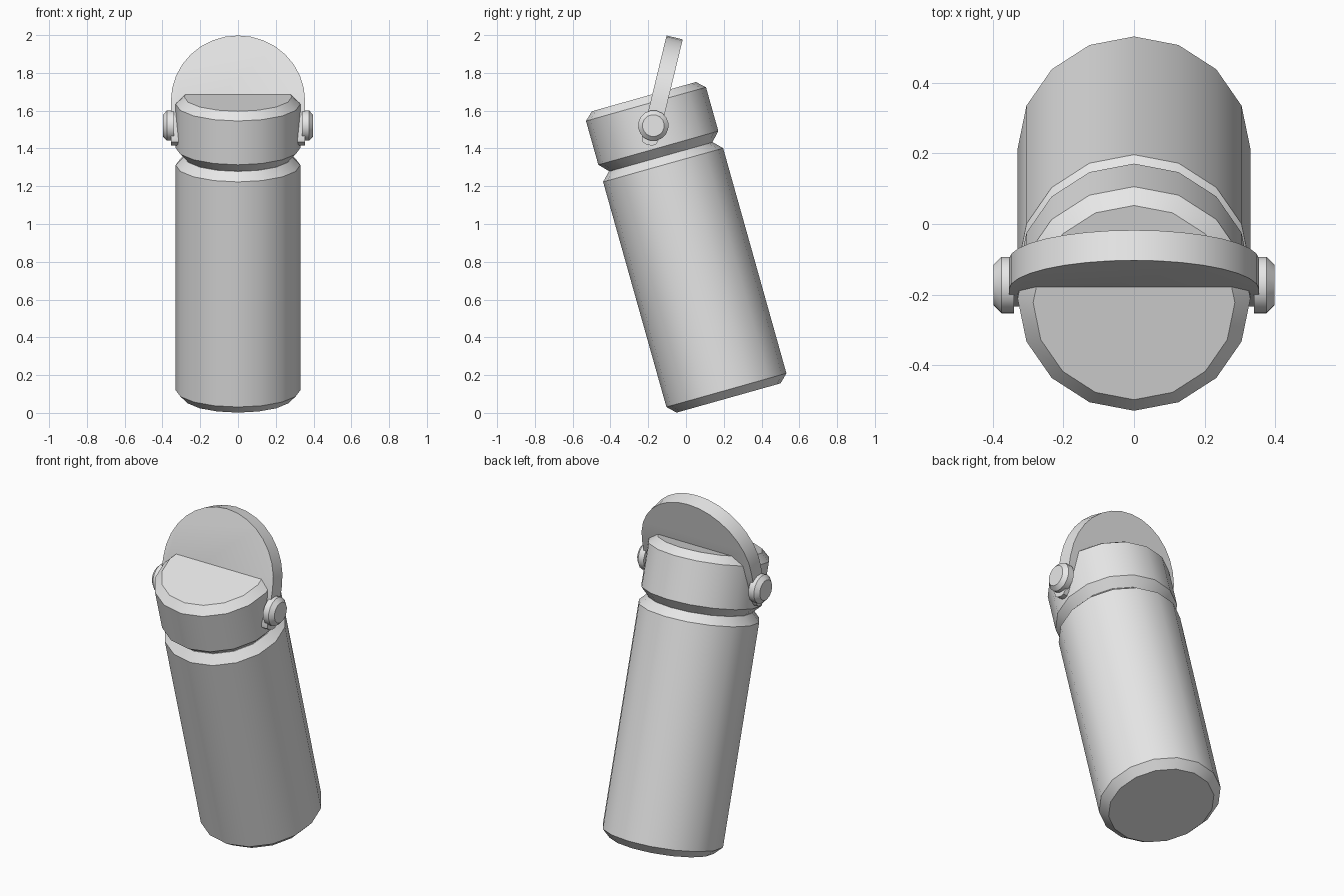
import bpy, bmesh, math
from mathutils import Matrix

cube = bpy.data.objects.get("Cube")
if cube:
    bpy.data.objects.remove(cube, do_unlink=True)

grey = bpy.data.materials.new("plain grey")
grey.use_nodes = True
grey.diffuse_color = (0.8, 0.8, 0.8, 1)
grey.node_tree.nodes["Principled BSDF"].inputs["Base Color"].default_value = (0.8, 0.8, 0.8, 1)

TILT = math.radians(15.7)          # the bottle leans towards the front
LEAN = math.radians(13.6)          # the handle leans towards the back
AXIS = Matrix.Rotation(TILT, 4, 'X') @ Matrix.Translation((0, 0.2385, 0))
PIVOT = Matrix.Translation((0, -0.173, 1.521)) @ Matrix.Rotation(-LEAN, 4, 'X')


def finish(name, bm, matrix):
    """Turn a bmesh into a placed, smooth-shaded object."""
    bmesh.ops.recalc_face_normals(bm, faces=bm.faces)
    bm.transform(matrix)
    mesh = bpy.data.meshes.new(name)
    bm.to_mesh(mesh)
    bm.free()
    mesh.materials.append(grey)
    obj = bpy.data.objects.new(name, mesh)
    bpy.context.collection.objects.link(obj)
    bpy.ops.object.select_all(action='DESELECT')
    obj.select_set(True)
    bpy.context.view_layer.objects.active = obj
    bpy.ops.object.shade_smooth_by_angle(angle=math.radians(30))
    return obj


def lathe(name, profile, matrix, sides=16):
    """Capped solid of revolution about z from (radius, height) pairs."""
    bm = bmesh.new()
    rings = [[bm.verts.new((r * math.cos(2 * math.pi * i / sides),
                            r * math.sin(2 * math.pi * i / sides), z))
              for i in range(sides)] for r, z in profile]
    for low, high in zip(rings, rings[1:]):
        for i in range(sides):
            j = (i + 1) % sides
            bm.faces.new((low[i], low[j], high[j], high[i]))
    bm.faces.new(rings[0][::-1])
    bm.faces.new(rings[-1])
    return finish(name, bm, matrix)


# Bottle body and lid, with a V groove between them
lathe("bottle_body", [(0.286, 0.015), (0.33, 0.058), (0.33, 1.296), (0.286, 1.341)], AXIS)
lathe("lid", [(0.28, 1.338), (0.33, 1.39), (0.33, 1.631), (0.286, 1.672)], AXIS)

# Handle: a solid arched plate passing through the lid
R, RISE, FOOT, HALF, STEPS = 0.355, 0.125, -0.105, 0.044, 16
outline = [(R * math.cos(math.pi * i / STEPS), RISE + R * math.sin(math.pi * i / STEPS))
           for i in range(STEPS + 1)]
outline += [(-R, FOOT), (R, FOOT)]
bm = bmesh.new()
front = bm.faces.new([bm.verts.new((x, -HALF, z)) for x, z in outline])
ext = bmesh.ops.extrude_face_region(bm, geom=[front], use_keep_orig=True)
bmesh.ops.translate(bm, vec=(0, 2 * HALF, 0),
                    verts=[v for v in ext["geom"] if isinstance(v, bmesh.types.BMVert)])
feet = [e for e in bm.edges if all(abs(v.co.z - FOOT) < 1e-5 for v in e.verts)
        and abs(e.verts[0].co.x - e.verts[1].co.x) > 0.1]
bmesh.ops.bevel(bm, geom=feet, offset=0.028, segments=2, profile=0.5, affect='EDGES')
finish("handle", bm, PIVOT)

# Pivot buttons on both sides of the handle
for name, side in (("left_button", 1), ("right_button", -1)):
    turn = Matrix.Rotation(side * math.pi / 2, 4, 'Y')
    lathe(name, [(0.081, 0.34), (0.081, 0.376), (0.058, 0.398)], PIVOT @ turn)
